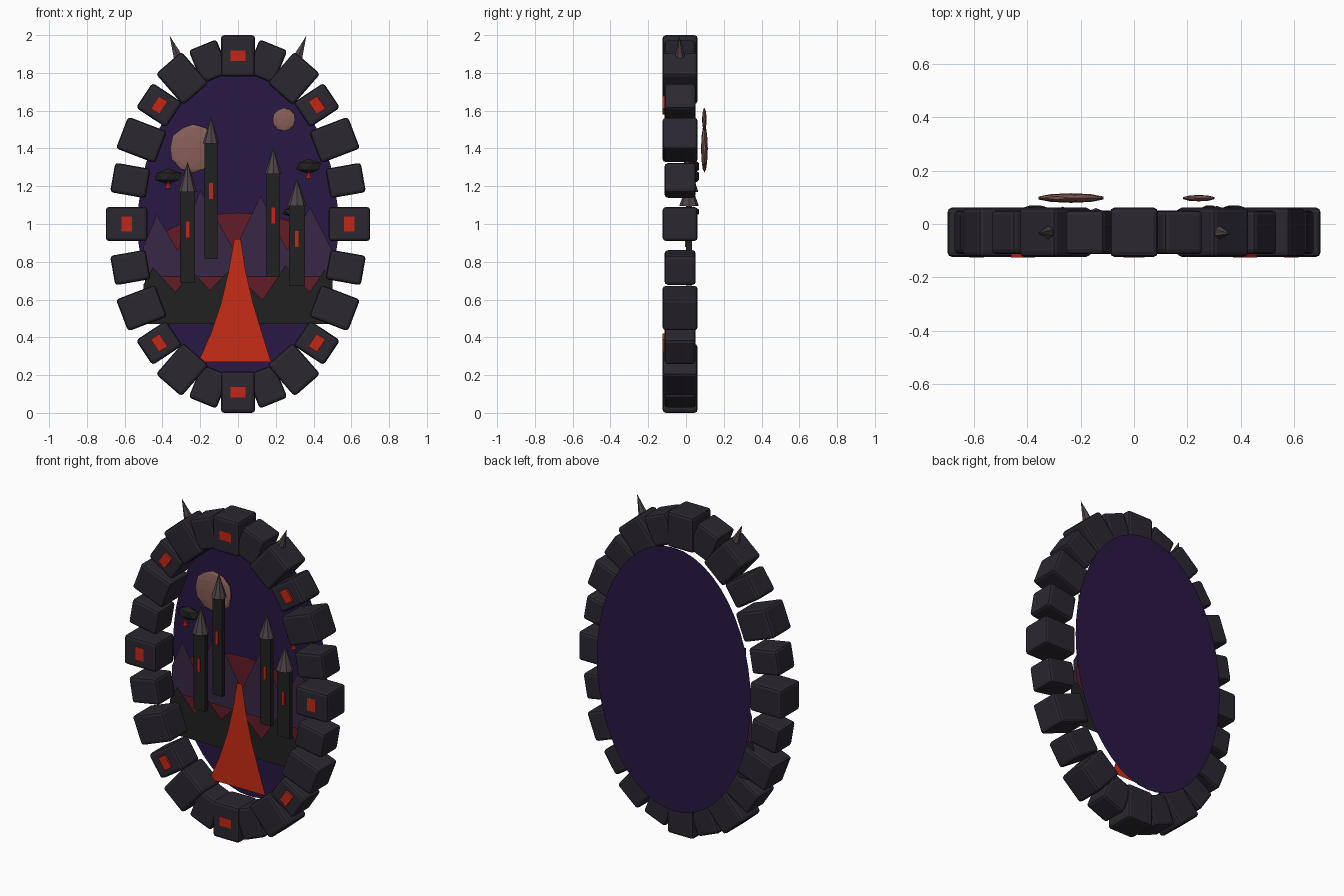
import bpy, bmesh, math
from mathutils import Vector, Matrix

if "Cube" in bpy.data.objects:
    bpy.data.objects.remove(bpy.data.objects["Cube"])


def mat(name, r, g, b):
    m = bpy.data.materials.new(name)
    m.diffuse_color = (r, g, b, 1)
    m.use_nodes = True
    m.node_tree.nodes["Principled BSDF"].inputs["Base Color"].default_value = m.diffuse_color
    return m


STONE = mat("dark_stone", .024, .020, .030)
EMBER = mat("ember_red", .55, .020, .008)
LAVA = mat("lava", .58, .025, .008)
SKY = mat("night_purple", .022, .009, .058)
MOON = mat("moon", .25, .115, .10)
HAZE = mat("red_haze", .125, .012, .022)
FAR = mat("far_mountain", .038, .020, .058)
NEAR = mat("near_mountain", .015, .015, .016)
SPIKE = mat("spike", .08, .058, .065)


def finish(name, bm, material):
    me = bpy.data.meshes.new(name)
    bm.to_mesh(me)
    bm.free()
    ob = bpy.data.objects.new(name, me)
    bpy.context.collection.objects.link(ob)
    me.materials.append(material)
    return ob


def box(name, loc, size, material, angle=0, bevel=0):
    bm = bmesh.new()
    bmesh.ops.create_cube(bm, size=1)
    bmesh.ops.scale(bm, vec=size, verts=bm.verts)
    ob = finish(name, bm, material)
    ob.location = loc
    ob.rotation_euler.y = -angle
    if bevel:
        b = ob.modifiers.new("bevel", "BEVEL")
        b.width, b.segments = bevel, 2
    return ob


def cone(name, base, tip, radius, sides, material):
    base, tip = Vector(base), Vector(tip)
    d = tip - base
    bm = bmesh.new()
    bmesh.ops.create_cone(bm, cap_ends=True, segments=sides, radius1=radius, radius2=0, depth=d.length)
    rot = Vector((0, 0, 1)).rotation_difference(d).to_matrix().to_4x4()
    bmesh.ops.transform(bm, matrix=Matrix.Translation((base + tip) / 2) @ rot, verts=bm.verts)
    return finish(name, bm, material)


def rock(name, loc, scale, subdiv, material):
    bm = bmesh.new()
    bmesh.ops.create_icosphere(bm, subdivisions=subdiv, radius=1)
    bmesh.ops.scale(bm, vec=scale, verts=bm.verts)
    ob = finish(name, bm, material)
    ob.location = loc
    return ob


def sheet(name, pts, y, material):
    # flat cut-out facing the front
    bm = bmesh.new()
    f = bm.faces.new([bm.verts.new((x, y, z)) for x, z in pts])
    f.normal_update()
    if f.normal.y > 0:
        f.normal_flip()
    bmesh.ops.triangulate(bm, faces=[f])
    return finish(name, bm, material)


def ellipse(cz, rx, rz, n):
    return [(rx * math.cos(2 * math.pi * i / n), cz + rz * math.sin(2 * math.pi * i / n)) for i in range(n)]


# stone ring of alternating large and small blocks, a rune on every third
RX, RZ, YC = .59, .89, -.031
for i in range(24):
    t = i * math.pi / 12
    x, z = RX * math.cos(t), 1 + RZ * math.sin(t)
    a = math.atan2(math.sin(t) / RZ, math.cos(t) / RX)
    size = (.22, .185, .18) if i % 2 == 0 else (.19, .165, .158)
    box(f"ring_block_{i}", (x, YC, z), size, STONE, a, .017)
    if i % 3 == 0:
        box(f"ring_rune_{i}", (x, -.112, z), (.055, .026, .08), EMBER, a)

# horns on the upper ring
for s in (-1, 1):
    cone("ring_spike", (s * .308, YC, 1.86), (s * .362, YC - .005, 1.997), .033, 6, SPIKE)

# backdrop and layered landscape
sheet("sky_disc", ellipse(1, .53, .82, 48), .12, SKY)
sheet("red_haze", ellipse(.78, .5, .28, 24), .085, HAZE)
sheet("far_mountains", [(-.5, .72), (-.5, .88), (-.43, 1.05), (-.32, .86), (-.2, 1.18), (-.02, .86),
                        (.12, 1.15), (.26, .86), (.38, 1.09), (.5, .86), (.5, .72)], .065, FAR)
sheet("near_mountains", [(-.5, .47), (-.5, .68), (-.45, .77), (-.33, .64), (-.25, .76), (-.15, .65), (-.04, .76),
                         (.13, .6), (.25, .78), (.38, .64), (.46, .76), (.5, .7), (.5, .47)], .045, NEAR)
sheet("lava_river", [(-.02, .92), (.014, .92), (.04, .75), (.08, .58), (.125, .43), (.175, .27),
                     (-.21, .27), (-.14, .43), (-.09, .58), (-.05, .75)], .02, LAVA)

# moons
rock("large_moon", (-.237, .0975, 1.4), (.128, .018, .128), 2, MOON)
rock("small_moon", (.243, .097, 1.553), (.062, .012, .062), 2, MOON)

# towers: x, width, bottom, eaves, tip, roof radius, window height
TY = .016
for i, (x, w, z0, z1, z2, r, wz) in enumerate([
        (-.267, .08, .69, 1.18, 1.33, .049, .972), (-.143, .067, .815, 1.435, 1.57, .044, 1.175),
        (.187, .073, .72, 1.275, 1.405, .046, 1.045), (.312, .086, .675, 1.105, 1.24, .052, .92)]):
    box(f"tower_{i}", (x, TY, (z0 + z1) / 2), (w, .03, z1 - z0), NEAR)
    cone(f"tower_roof_{i}", (x, TY, z1 - .01), (x, TY, z2), r, 8, SPIKE)
    box(f"tower_window_{i}", (x, TY - .017, wz), (.019, .01, .085), EMBER)

# floating islands with glowing tips
for i, (x, z, w, h) in enumerate([(-.37, 1.252, .08, .042), (.375, 1.305, .073, .04), (.283, 1.065, .05, .027)]):
    rock(f"floating_island_{i}", (x, .04, z), (w, .034, h), 1, NEAR)
    if i < 2:
        cone(f"island_ember_{i}", (x, .012, z - .062), (x, .005, z - .018), .017, 6, EMBER)
